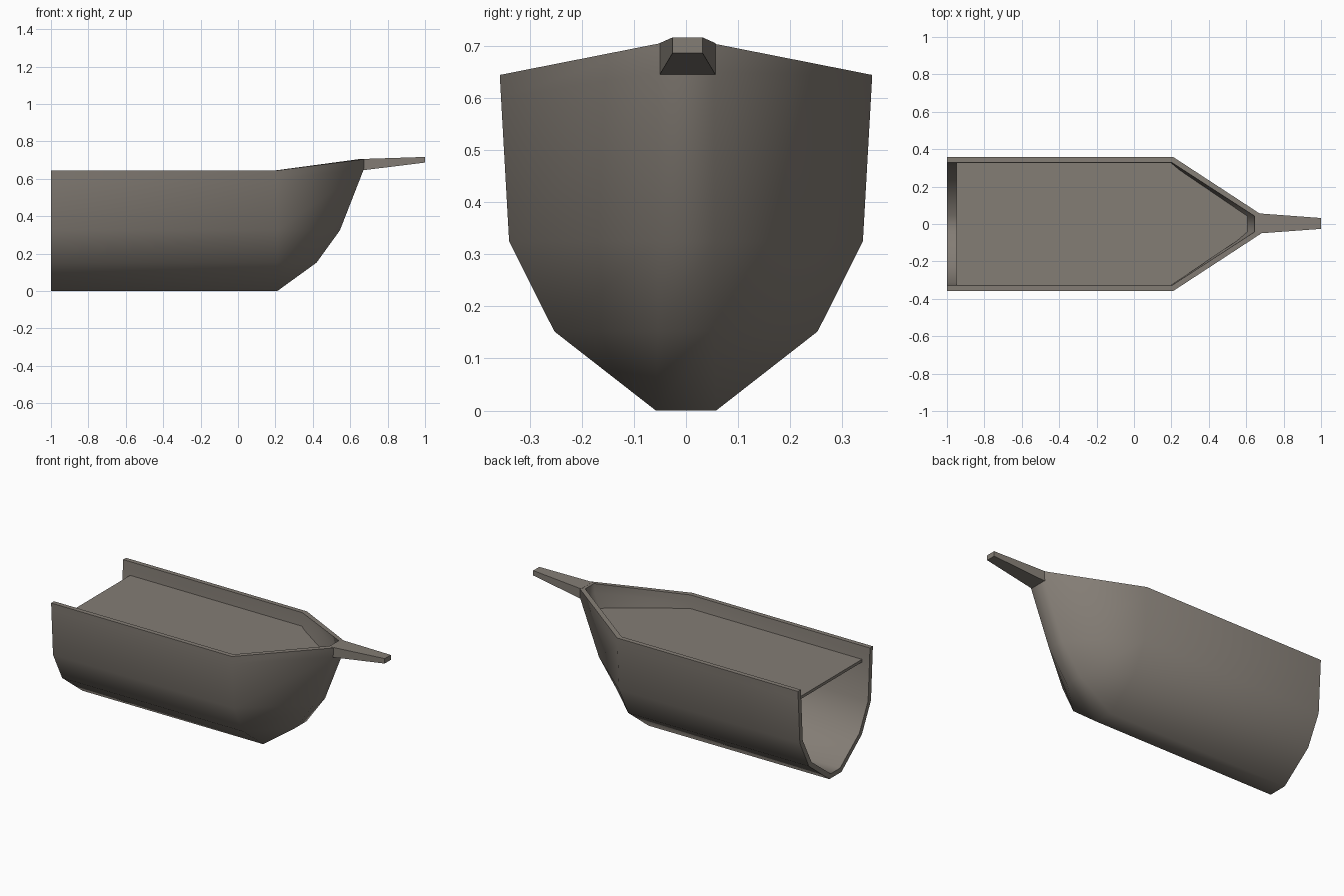
import bpy, bmesh, math

if "Cube" in bpy.data.objects:
    bpy.data.objects.remove(bpy.data.objects["Cube"])

mat = bpy.data.materials.new("weathered grey wood")
mat.diffuse_color = (0.23, 0.205, 0.178, 1)
mat.use_nodes = True
mat.node_tree.nodes["Principled BSDF"].inputs["Base Color"].default_value = mat.diffuse_color


def make_object(name, bm, angle=None):
    bmesh.ops.remove_doubles(bm, verts=bm.verts, dist=0.0005)
    bmesh.ops.recalc_face_normals(bm, faces=bm.faces)
    me = bpy.data.meshes.new(name)
    bm.to_mesh(me)
    bm.free()
    me.materials.append(mat)
    ob = bpy.data.objects.new(name, me)
    bpy.context.collection.objects.link(ob)
    if angle:
        bpy.ops.object.select_all(action='DESELECT')
        ob.select_set(True)
        bpy.context.view_layer.objects.active = ob
        bpy.ops.object.shade_smooth_by_angle(angle=math.radians(angle))
    return ob


def add_face(bm, verts):
    # skip corners that coincide (the stem narrows to nothing at the keel)
    keep = []
    for v in verts:
        if all((v.co - k.co).length > 0.0005 for k in keep):
            keep.append(v)
    if len(keep) > 2:
        bm.faces.new(keep)


def skin(bm, levels, knuckle, stem_w):
    # one U-shaped line per level: half width, side z, stem x, stem z
    rows = []
    for i, (y, z, sx, sz) in enumerate(levels):
        w = y if i == 0 else stem_w
        pts = [(-1, -y, z), (knuckle, -y, z), (sx, -w, sz),
               (sx, w, sz), (knuckle, y, z), (-1, y, z)]
        rows.append([bm.verts.new(p) for p in pts])
    for a, b in zip(rows, rows[1:]):
        for i in range(5):
            add_face(bm, [a[i], a[i + 1], b[i + 1], b[i]])
    r = rows[0]
    add_face(bm, [r[0], r[1], r[4], r[5]])
    return rows


# hull: outer and inner skins, joined along the rim and the open stern
bm = bmesh.new()
outer = skin(bm, [(0.058, 0, 0.21, 0), (0.253, 0.152, 0.42, 0.152),
                  (0.34, 0.325, 0.545, 0.325), (0.3555, 0.60, 0.672, 0.65),
                  (0.358, 0.645, 0.675, 0.705)], 0.21, 0.054)
inner = skin(bm, [(0.045, 0.028, 0.20, 0.028), (0.228, 0.168, 0.39, 0.168),
                  (0.312, 0.33, 0.512, 0.33), (0.3275, 0.60, 0.640, 0.65),
                  (0.33, 0.645, 0.645, 0.705)], 0.20, 0.042)
for i in range(5):
    add_face(bm, [outer[-1][i], outer[-1][i + 1], inner[-1][i + 1], inner[-1][i]])
stern_o = [r[0] for r in reversed(outer)] + [r[5] for r in outer]
stern_i = [r[0] for r in reversed(inner)] + [r[5] for r in inner]
for i in range(len(stern_o) - 1):
    add_face(bm, [stern_o[i], stern_o[i + 1], stern_i[i + 1], stern_i[i]])
make_object("hull", bm, 65)


def prism(name, a, b):
    bm = bmesh.new()
    va = [bm.verts.new(p) for p in a]
    vb = [bm.verts.new(p) for p in b]
    bm.faces.new(va)
    bm.faces.new(vb)
    n = len(a)
    for i in range(n):
        bm.faces.new([va[i], va[(i + 1) % n], vb[(i + 1) % n], vb[i]])
    return make_object(name, bm)


# deck slab, just biting into the inner wall
half = [(-0.95, 0.327), (0.20, 0.327), (0.615, 0.046)]
outline = half + [(x, -y) for x, y in reversed(half)]
prism("deck", [(x, y, 0.548) for x, y in outline],
      [(x, y, 0.565) for x, y in outline])


# bowsprit: tapered beam from the stem
def section(x, w_low, w_top, z0, z1):
    return [(x, -w_low + 0.003, z0), (x, w_low + 0.003, z0),
            (x, w_top + 0.003, z1), (x, -w_top + 0.003, z1)]


prism("bowsprit", section(0.662, 0.054, 0.054, 0.645, 0.706),
      section(1.0, 0.029, 0.029, 0.687, 0.717))
